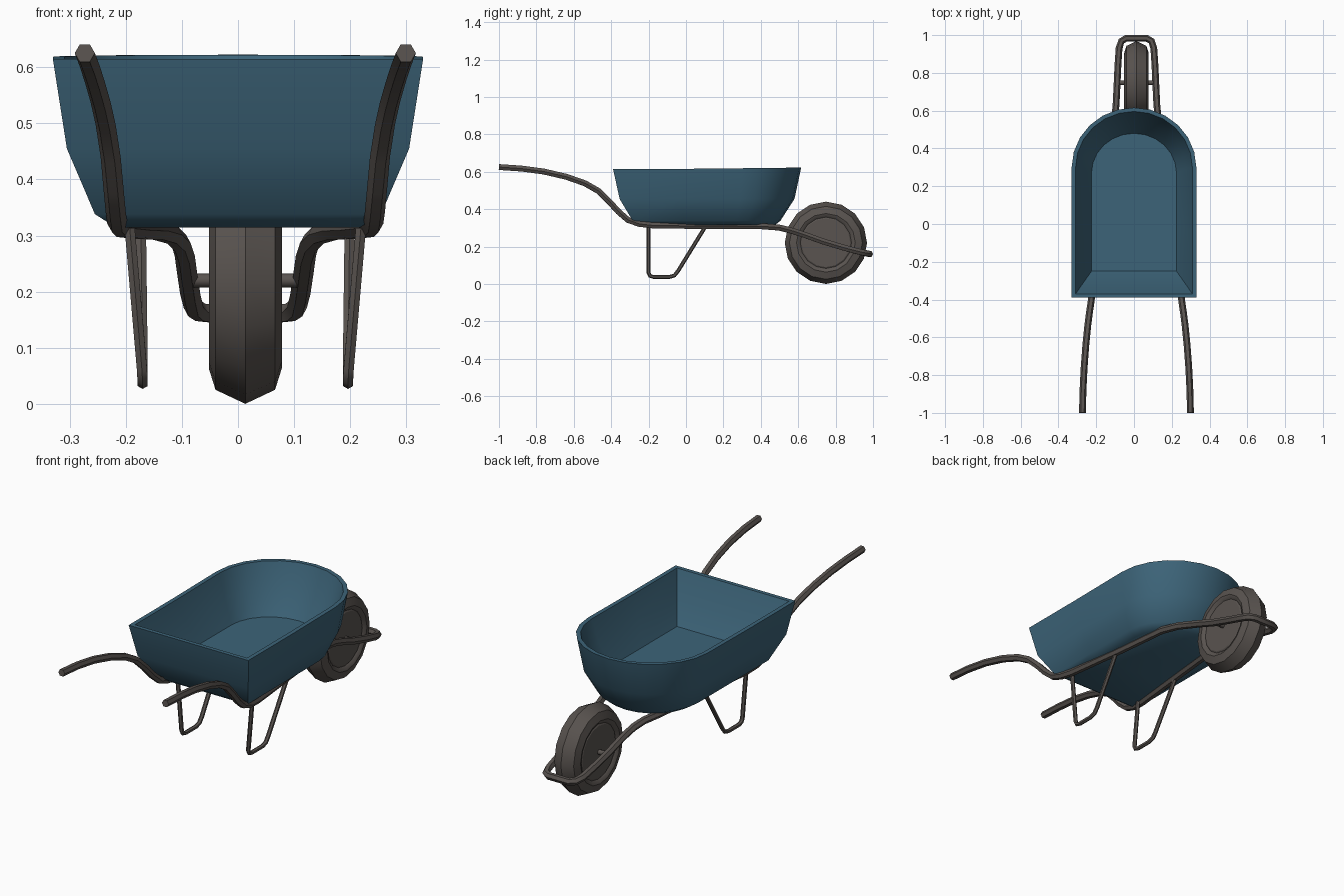
import bpy, bmesh, math
from mathutils import Vector

if "Cube" in bpy.data.objects:
    bpy.data.objects.remove(bpy.data.objects["Cube"])

OFF = 0.013  # frame sits slightly to +x of the tray


def material(name, col):
    m = bpy.data.materials.new(name)
    m.diffuse_color = (*col, 1)
    m.use_nodes = True
    m.node_tree.nodes["Principled BSDF"].inputs["Base Color"].default_value = m.diffuse_color
    return m


BLUE = material("tray blue", (0.046, 0.127, 0.19))
GREY = material("dark warm grey", (0.10, 0.087, 0.079))


def finish(name, bm, mat, angle=35):
    bmesh.ops.recalc_face_normals(bm, faces=bm.faces)
    me = bpy.data.meshes.new(name)
    bm.to_mesh(me)
    bm.free()
    me.materials.append(mat)
    ob = bpy.data.objects.new(name, me)
    bpy.context.collection.objects.link(ob)
    bpy.ops.object.select_all(action='DESELECT')
    ob.select_set(True)
    bpy.context.view_layer.objects.active = ob
    bpy.ops.object.shade_smooth_by_angle(angle=math.radians(angle))
    return ob


def loft(bm, rings, caps=True):
    vs = [[bm.verts.new(p) for p in r] for r in rings]
    n = len(vs[0])
    for a, b in zip(vs, vs[1:]):
        for i in range(n):
            j = (i + 1) % n
            bm.faces.new((a[i], a[j], b[j], b[i]))
    if caps:
        bm.faces.new(vs[0])
        bm.faces.new(vs[-1])


def tube(name, pts, r, ref, sides=6):
    pts = [Vector(p) for p in pts]
    rings = []
    for i, p in enumerate(pts):
        d0 = (p - pts[max(i - 1, 0)]).normalized()
        d1 = (pts[min(i + 1, len(pts) - 1)] - p).normalized()
        t = (d0 + d1).normalized()
        u = t.cross(Vector(ref)).normalized()
        v = u.cross(t)
        ring = []
        for k in range(sides):
            a = 2 * math.pi * k / sides
            ring.append(p + (u * math.cos(a) + v * math.sin(a)) * r)
        rings.append(ring)
    bm = bmesh.new()
    loft(bm, rings)
    return finish(name, bm, GREY, 50)


# tray: outer wall up, over the rim, inner wall down to the raised floor
def outline(z, hw, back, y0, front):
    pts = [(hw, back), (hw, (back + y0) / 2)]
    for i in range(13):
        a = math.pi * i / 12
        pts.append((hw * math.cos(a), y0 + (front - y0) * math.sin(a)))
    pts += [(-hw, (back + y0) / 2), (-hw, back)]
    lift = 0.007 if z > 0.6 else 0
    return [(x, y, z + lift * max(0, y) / 0.6) for x, y in pts]


levels = [(0.314, 0.217, -0.25, 0.27, 0.475),
          (0.338, 0.255, -0.285, 0.27, 0.505),
          (0.455, 0.305, -0.355, 0.29, 0.580),
          (0.615, 0.33, -0.39, 0.30, 0.616),
          (0.615, 0.309, -0.37, 0.30, 0.596),
          (0.50, 0.276, -0.322, 0.29, 0.550),
          (0.392, 0.225, -0.25, 0.27, 0.48)]
bm = bmesh.new()
loft(bm, [outline(*l) for l in levels])
finish("tray", bm, BLUE, 42)

# frame rail: one bent tube, handle to handle around the wheel
half = [(0.286, -1, 0.625), (0.283, -0.88, 0.617), (0.277, -0.76, 0.601),
        (0.268, -0.64, 0.573), (0.258, -0.54, 0.538), (0.249, -0.47, 0.498),
        (0.240, -0.41, 0.44), (0.235, -0.36, 0.385), (0.231, -0.31, 0.342),
        (0.228, -0.25, 0.321), (0.220, -0.18, 0.313), (0.185, 0.12, 0.309),
        (0.155, 0.41, 0.308), (0.130, 0.50, 0.301), (0.115, 0.56, 0.286),
        (0.108, 0.63, 0.264), (0.103, 0.73, 0.228), (0.098, 0.84, 0.195),
        (0.092, 0.93, 0.171), (0.080, 0.968, 0.163), (0.055, 0.983, 0.160)]
path = half + [(-x, y, z) for x, y, z in reversed(half)]
tube("frame_rail", [(x + OFF, y, z) for x, y, z in path], 0.018, (0, 0, 1))

# legs
leg = [(0.206, -0.2, 0.313), (0.184, -0.2, 0.06), (0.183, -0.192, 0.043),
       (0.183, -0.172, 0.037), (0.183, -0.09, 0.037), (0.183, -0.062, 0.045),
       (0.183, -0.042, 0.07), (0.186, 0.105, 0.309)]
for side, s in (("right", 1), ("left", -1)):
    tube(side + "_leg", [(s * x + OFF, y, z) for x, y, z in leg], 0.0105, (1, 0, 0))

# wheel: lathed tyre with a grooved, nearly flush disc on each side
prof = [(0.057, 0.130), (0.053, 0.137), (0.061, 0.146), (0.065, 0.157), (0.053, 0.195)]
prof = prof + [(0, 0.22)] + [(-x, r) for x, r in reversed(prof)]
N = 16
rings = []
for x, r in prof:
    rings.append([(x + OFF, 0.748 + r * math.sin(2 * math.pi * k / N),
                   0.22 + r * math.cos(2 * math.pi * k / N)) for k in range(N)])
bm = bmesh.new()
loft(bm, rings)
finish("wheel", bm, GREY, 30)

# axle
tube("axle", [(OFF - 0.105, 0.748, 0.22), (OFF + 0.105, 0.748, 0.22)], 0.0125, (0, 0, 1), 8)
